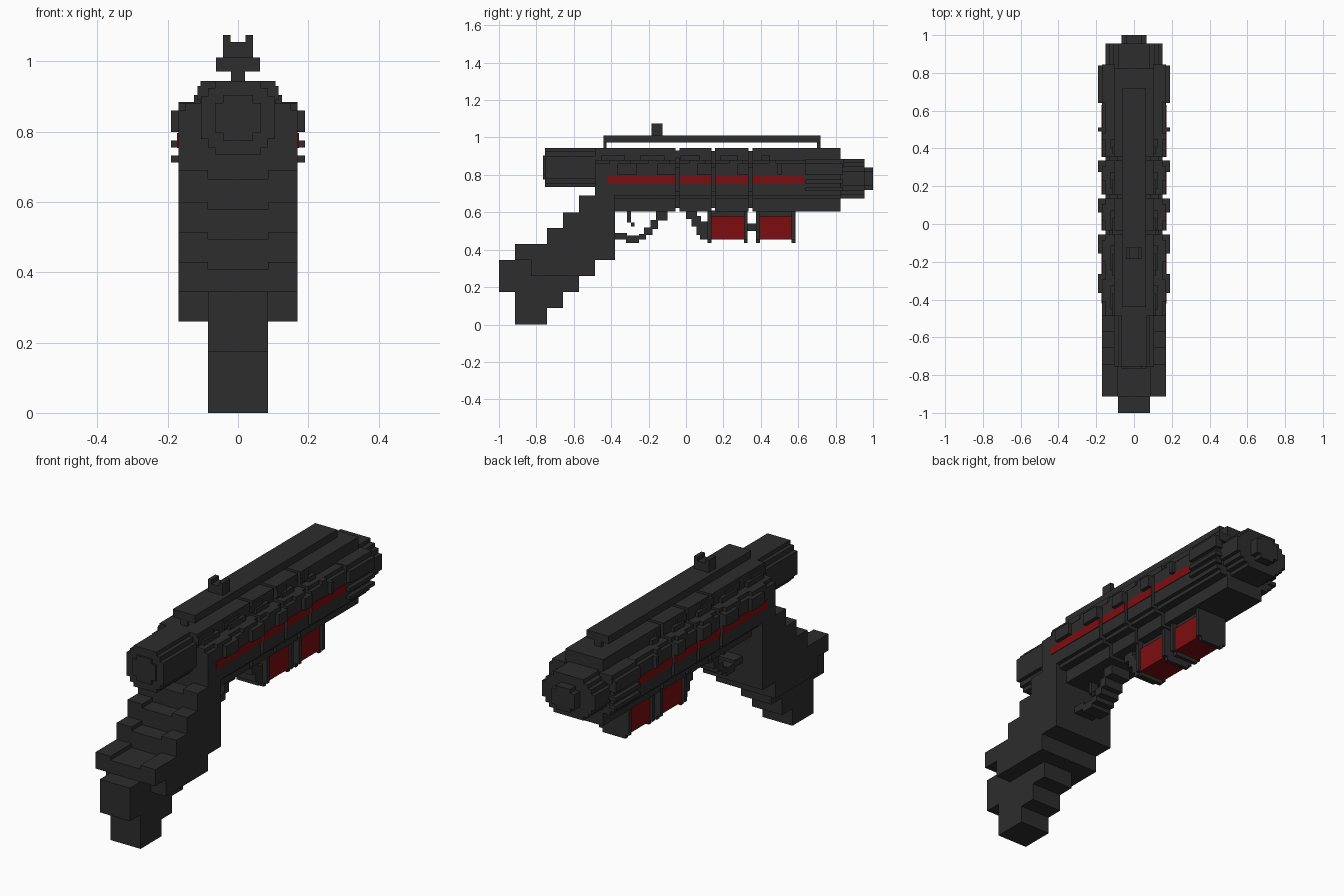
import bpy, bmesh


def material(name, rgb):
    m = bpy.data.materials.new(name)
    m.diffuse_color = (*rgb, 1)
    return m


DARK = material("dark gunmetal", (0.026, 0.026, 0.026))
RED = material("deep red", (0.20, 0.004, 0.005))


def blocks(name, boxes, mat=DARK):
    """One object from boxes given as (x0, x1, y0, y1, z0, z1)."""
    bm = bmesh.new()
    for x0, x1, y0, y1, z0, z1 in boxes:
        vs = bmesh.ops.create_cube(bm, size=1)["verts"]
        for v in vs:
            v.co = (x1 if v.co.x > 0 else x0, y1 if v.co.y > 0 else y0,
                    z1 if v.co.z > 0 else z0)
    me = bpy.data.meshes.new(name)
    bm.to_mesh(me)
    bm.free()
    me.materials.append(mat)
    ob = bpy.data.objects.new(name, me)
    bpy.context.collection.objects.link(ob)
    return ob


def mid(w, y0, y1, z0, z1):
    """Box centred on x = 0 with half width w."""
    return (-w, w, y0, y1, z0, z1)


def sides(w0, w1, y0, y1, z0, z1):
    """Mirrored pair of boxes."""
    return [(w0, w1, y0, y1, z0, z1), (-w1, -w0, y0, y1, z0, z1)]


def stepped(tiers, zc, y0, y1):
    """Stepped round bar from (half width, half height) tiers."""
    return [mid(w, y0, y1, zc - h, zc + h) for w, h in tiers]


# Grip: narrow stepped core with wider cheeks
U = 0.0857
blocks("grip_core", [
    mid(U, -1, -0.914, 0.175, 0.345),
    mid(U, -0.914, -0.743, 0, 0.41),
    mid(U, -0.743, -0.657, 0.0875, 0.495),
    mid(U, -0.657, -0.571, 0.175, 0.58),
    mid(U, -0.571, -0.486, 0.26, 0.665),
    mid(U, -0.486, -0.38, 0.345, 0.70)])
cheeks = []
for y0, y1, z0, z1 in [(-0.914, -0.829, 0.345, 0.43), (-0.829, -0.743, 0.26, 0.43),
                       (-0.743, -0.657, 0.26, 0.515), (-0.657, -0.571, 0.26, 0.60),
                       (-0.571, -0.486, 0.26, 0.69), (-0.486, -0.38, 0.345, 0.70)]:
    cheeks += sides(U, 0.17, y0, y1, z0, z1)
blocks("grip_cheeks", cheeks)

# Receiver: stepped body cut into segments by shallow ring grooves
ZC = 0.775
BODY = [(0.107, 0.17), (0.15, 0.105), (0.17, 0.085)]
CORE = [(0.09, 0.152), (0.132, 0.087), (0.152, 0.067)]
cuts = [-0.486, -0.045, 0.145, 0.345, 0.827]
body = stepped(CORE, ZC, -0.47, 0.81)
for i, (a, b) in enumerate(zip(cuts, cuts[1:])):
    body += stepped(BODY, ZC, a + (0.01 if i else 0), b - (0.01 if i < 3 else 0))
blocks("receiver", body)

# Diagonal stepped ribs on both shoulders
ribs = []
for a, b in [(-0.365, -0.265), (-0.155, -0.055), (0.06, 0.135), (0.275, 0.335), (0.49, 0.51)]:
    ribs += sides(0.14, 0.19, a, b, 0.80, 0.86)
    ribs += sides(0.12, 0.17, a - 0.045, b - 0.03, 0.84, 0.88)
    ribs += sides(0.10, 0.125, a - 0.09, b - 0.06, 0.86, 0.905)
    ribs += sides(0.09, 0.115, a - 0.12, b - 0.10, 0.89, 0.93)
blocks("shoulder_ribs", ribs)

# Red side strips, broken at the grooves
strip = []
for a, b in zip([-0.42, -0.035, 0.155, 0.355], [-0.055, 0.135, 0.335, 0.63]):
    strip += sides(0.165, 0.173, a, b, 0.754, 0.797)
blocks("side_strips", strip, RED)

# Front collar fins and muzzle
fins = []
for z0, z1 in [(0.80, 0.86), (0.755, 0.775), (0.713, 0.732)]:
    fins += sides(0.15, 0.19, 0.64, 0.84, z0, z1)
fins += sides(0.10, 0.17, 0.64, 0.845, 0.84, 0.885)
blocks("front_fins", fins)
blocks("muzzle", stepped([(0.085, 0.105), (0.11, 0.085), (0.13, 0.065), (0.15, 0.04)], 0.78, 0.82, 0.955))
blocks("muzzle_tip", stepped([(0.065, 0.04), (0.04, 0.06)], 0.78, 0.95, 1.0))

# Rear barrel with stepped round end
blocks("rear_barrel", stepped([(0.065, 0.105), (0.085, 0.085), (0.105, 0.06)], 0.84, -0.755, -0.47)
       + stepped([(0.065, 0.042), (0.042, 0.065)], 0.84, -0.765, -0.74))

# Top rail on two posts, with notched sight
blocks("top_rail", [mid(0.063, -0.44, 0.718, 0.972, 1.012),
                    mid(0.02, -0.44, -0.425, 0.94, 0.98),
                    mid(0.02, 0.70, 0.718, 0.94, 0.98)])
blocks("sight", [mid(0.042, -0.185, -0.125, 1.01, 1.055)]
       + sides(0.021, 0.042, -0.185, -0.125, 1.055, 1.075))

# Trigger and guard
G = 0.055
blocks("trigger_guard", [
    mid(G, -0.385, -0.315, 0.455, 0.49), mid(G, -0.32, -0.25, 0.435, 0.475),
    mid(G, -0.25, -0.215, 0.455, 0.485), mid(G, -0.225, -0.18, 0.48, 0.52),
    mid(G, -0.19, -0.15, 0.51, 0.56), mid(G, -0.16, -0.10, 0.555, 0.61)])
blocks("trigger", [mid(0.02, -0.315, -0.295, 0.545, 0.61), mid(0.02, -0.295, -0.275, 0.525, 0.545)])

# Underbarrel canisters: end plates, red bodies, link and curved brace
plates = []
for y in (0.115, 0.31, 0.375, 0.565):
    plates += [mid(0.085, y, y + 0.02, 0.455, 0.61), mid(0.065, y, y + 0.02, 0.435, 0.61)]
blocks("canister_plates", plates)
spans = [(0.135, 0.31), (0.395, 0.565)]
blocks("canisters", [mid(0.072, a, b, 0.455, 0.58) for a, b in spans], RED)
blocks("canister_mounts", [mid(0.06, a, b, 0.575, 0.61) for a, b in spans]
       + [mid(0.04, 0.325, 0.38, 0.50, 0.54)])
blocks("front_brace", [mid(0.06, 0.0, 0.035, 0.565, 0.61), mid(0.06, 0.03, 0.06, 0.525, 0.61),
                       mid(0.06, 0.055, 0.08, 0.48, 0.58), mid(0.06, 0.075, 0.12, 0.455, 0.55)])
